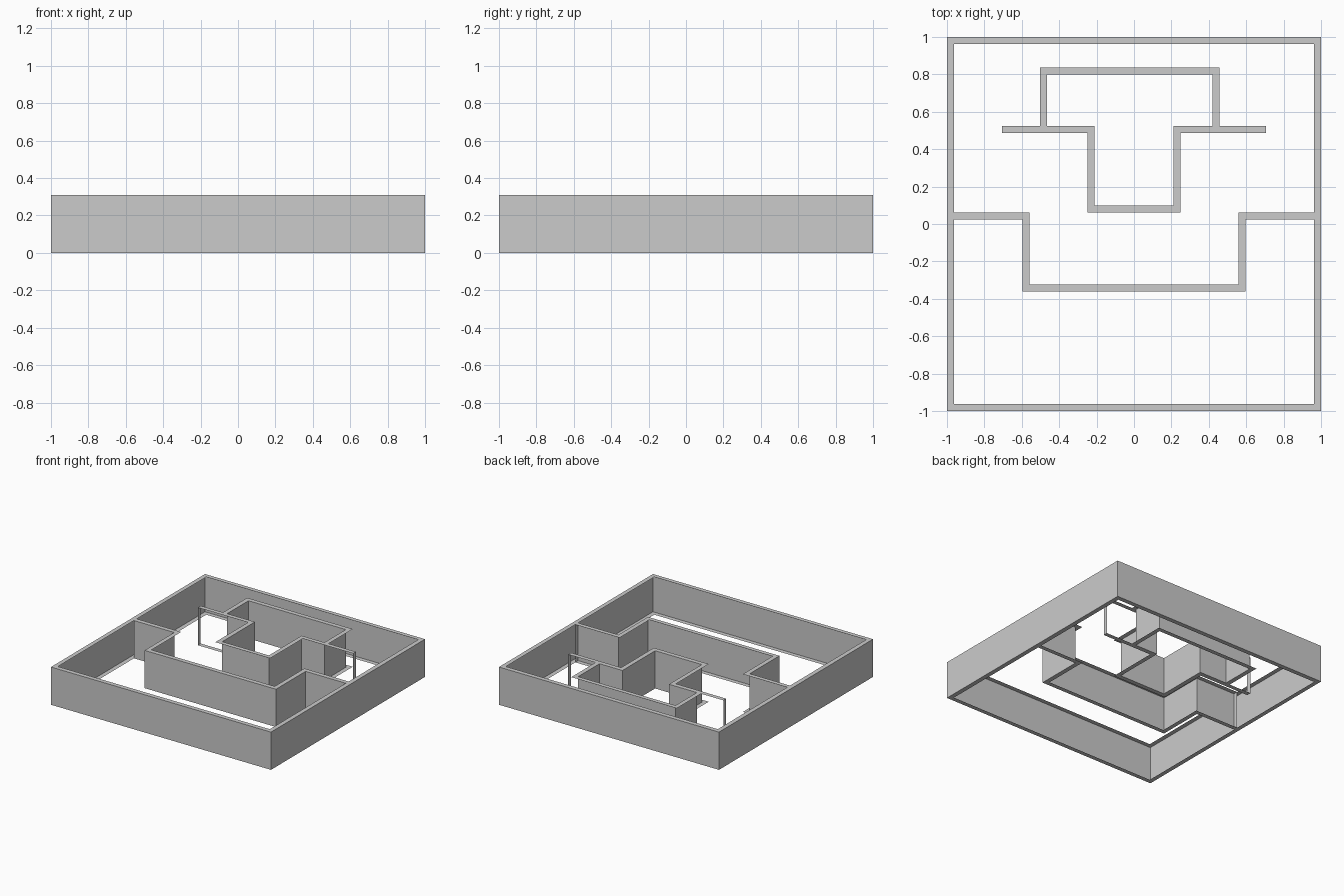
import bpy, bmesh
from mathutils import Vector

if "Cube" in bpy.data.objects:
    bpy.data.objects.remove(bpy.data.objects["Cube"])

H = 0.31    # wall height
T = 0.037   # rim width


def offset(path, closed):
    """Mitred offset to the left of an axis-aligned path."""
    n = len(path)
    segs = n if closed else n - 1
    normals = []
    for i in range(segs):
        d = (path[(i + 1) % n] - path[i]).normalized()
        normals.append(Vector((-d.y, d.x)))
    result = []
    for i, p in enumerate(path):
        if closed or 0 < i < n - 1:
            result.append(p + T * (normals[i - 1] + normals[i % segs]))
        else:
            result.append(p + T * normals[0 if i == 0 else -1])
    return result


def wall(name, points, closed=False, sheet=True, caps=()):
    """Thin upright sheet with flat rims along top and bottom, and end strips."""
    a = [Vector(p) for p in points]
    b = offset(a, closed)
    n = len(a)
    bm = bmesh.new()
    a0, a1 = ([bm.verts.new((p.x, p.y, z)) for p in a] for z in (0, H))
    b0, b1 = ([bm.verts.new((p.x, p.y, z)) for p in b] for z in (0, H))
    for i in range(n if closed else n - 1):
        j = (i + 1) % n
        if sheet:
            bm.faces.new((a0[i], a0[j], a1[j], a1[i]))
        bm.faces.new((a1[i], a1[j], b1[j], b1[i]))
        bm.faces.new((a0[j], a0[i], b0[i], b0[j]))
    for i in caps:
        strip = (a0[i], a1[i], b1[i], b0[i])
        bm.faces.new(strip if i == 0 else strip[::-1])
    me = bpy.data.meshes.new(name)
    bm.to_mesh(me)
    bm.free()
    bpy.context.collection.objects.link(bpy.data.objects.new(name, me))


# Square perimeter
wall("outer_wall", [(-1, -1), (1, -1), (1, 1), (-1, 1)], closed=True)

# Stepped divider spanning the perimeter
half = [(0.963, 0.025), (0.597, 0.025), (0.597, -0.36)]
wall("divider_wall", [(-x, y) for x, y in half] + half[::-1], caps=(0, -1))

# T-shaped inner room
wall("inner_room_wall",
     [(-0.465, 0.8), (0.42, 0.8), (0.42, 0.523), (0.212, 0.523),
      (0.212, 0.098), (-0.212, 0.098), (-0.212, 0.523), (-0.465, 0.523)],
     closed=True)

# Open frames either side of the inner room
wall("left_frame", [(-0.705, 0.486), (-0.502, 0.486)], sheet=False, caps=(0,))
wall("right_frame", [(0.457, 0.486), (0.705, 0.486)], sheet=False, caps=(-1,))
